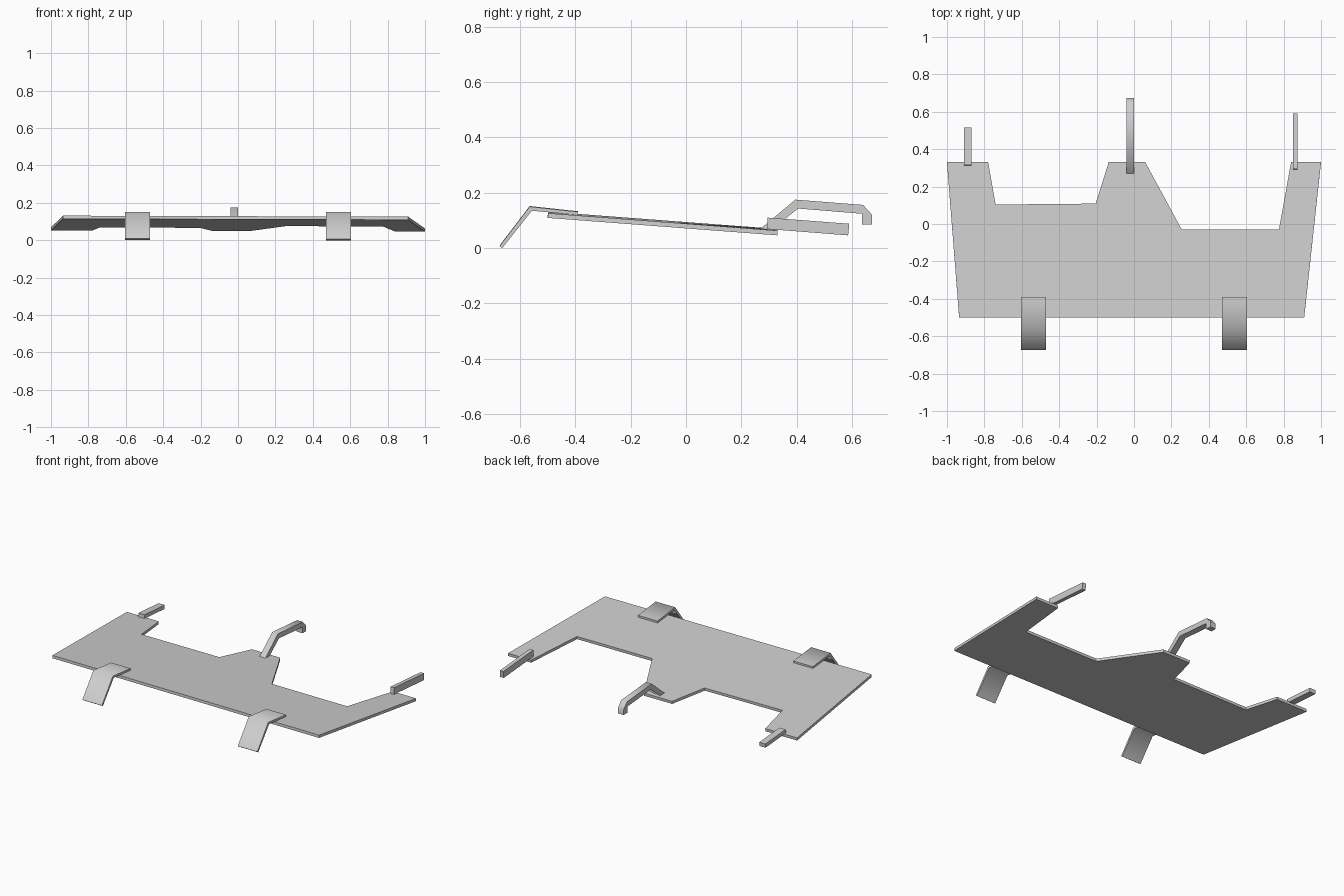
import bpy, bmesh, math
from mathutils import Vector

cube = bpy.data.objects.get("Cube")
if cube:
    bpy.data.objects.remove(cube, do_unlink=True)

grey = bpy.data.materials.new("light_grey")
grey.use_nodes = True
grey.diffuse_color = (0.62, 0.62, 0.62, 1)
grey.node_tree.nodes["Principled BSDF"].inputs["Base Color"].default_value = grey.diffuse_color


def prism(name, outline, offset, smooth=False):
    """Extrude a closed outline of 3D points along an offset."""
    bm = bmesh.new()
    face = bm.faces.new([bm.verts.new(p) for p in outline])
    result = bmesh.ops.extrude_face_region(bm, geom=[face])
    moved = [v for v in result["geom"] if isinstance(v, bmesh.types.BMVert)]
    bmesh.ops.translate(bm, verts=moved, vec=Vector(offset))
    bmesh.ops.recalc_face_normals(bm, faces=bm.faces)
    mesh = bpy.data.meshes.new(name)
    bm.to_mesh(mesh)
    bm.free()
    mesh.materials.append(grey)
    ob = bpy.data.objects.new(name, mesh)
    bpy.context.collection.objects.link(ob)
    if smooth:
        bpy.ops.object.select_all(action="DESELECT")
        ob.select_set(True)
        bpy.context.view_layer.objects.active = ob
        bpy.ops.object.shade_smooth_by_angle(angle=math.radians(70))
    return ob


def side_profile(name, x0, x1, points, smooth=False):
    """Extrude a (y, z) profile across x."""
    return prism(name, [(x0, y, z) for y, z in points], (x1 - x0, 0, 0), smooth)


def plate_z(x, y):
    """Underside height of the gently sloping plate."""
    return 0.074 - 0.0755 * y - 0.003 * x


# Notched sloping plate
outline = [(-0.935, -0.5), (0.91, -0.5), (1, 0.33), (0.84, 0.33),
           (0.775, -0.03), (0.255, -0.03), (0.06, 0.33), (-0.135, 0.33),
           (-0.205, 0.108), (-0.74, 0.103), (-0.78, 0.33), (-1, 0.33)]
prism("plate", [(x, y, plate_z(x, y)) for x, y in outline], (0, 0.001, 0.017))

# Bent front tabs
tab = [(-0.674, 0.007), (-0.565, 0.150), (-0.39, 0.131),
       (-0.39, 0.119), (-0.557, 0.135), (-0.664, 0.0)]
for name, x, lift in (("right_tab", -0.605, 0.002), ("left_tab", 0.47, 0)):
    side_profile(name, x, x + 0.135, [(y, z + lift) for y, z in tab], True)

# Central hook at the back
side_profile("hook", -0.04, 0.0, [
    (0.26, 0.062), (0.395, 0.175), (0.64, 0.156), (0.673, 0.12), (0.673, 0.086),
    (0.637, 0.086), (0.637, 0.124), (0.405, 0.143), (0.31, 0.066)], True)

# Back pins
side_profile("left_pin", 0.85, 0.875,
             [(0.295, 0.110), (0.59, 0.088), (0.586, 0.046), (0.292, 0.069)])
side_profile("right_pin", -0.91, -0.868,
             [(0.315, 0.092), (0.516, 0.077), (0.514, 0.053), (0.313, 0.068)])
